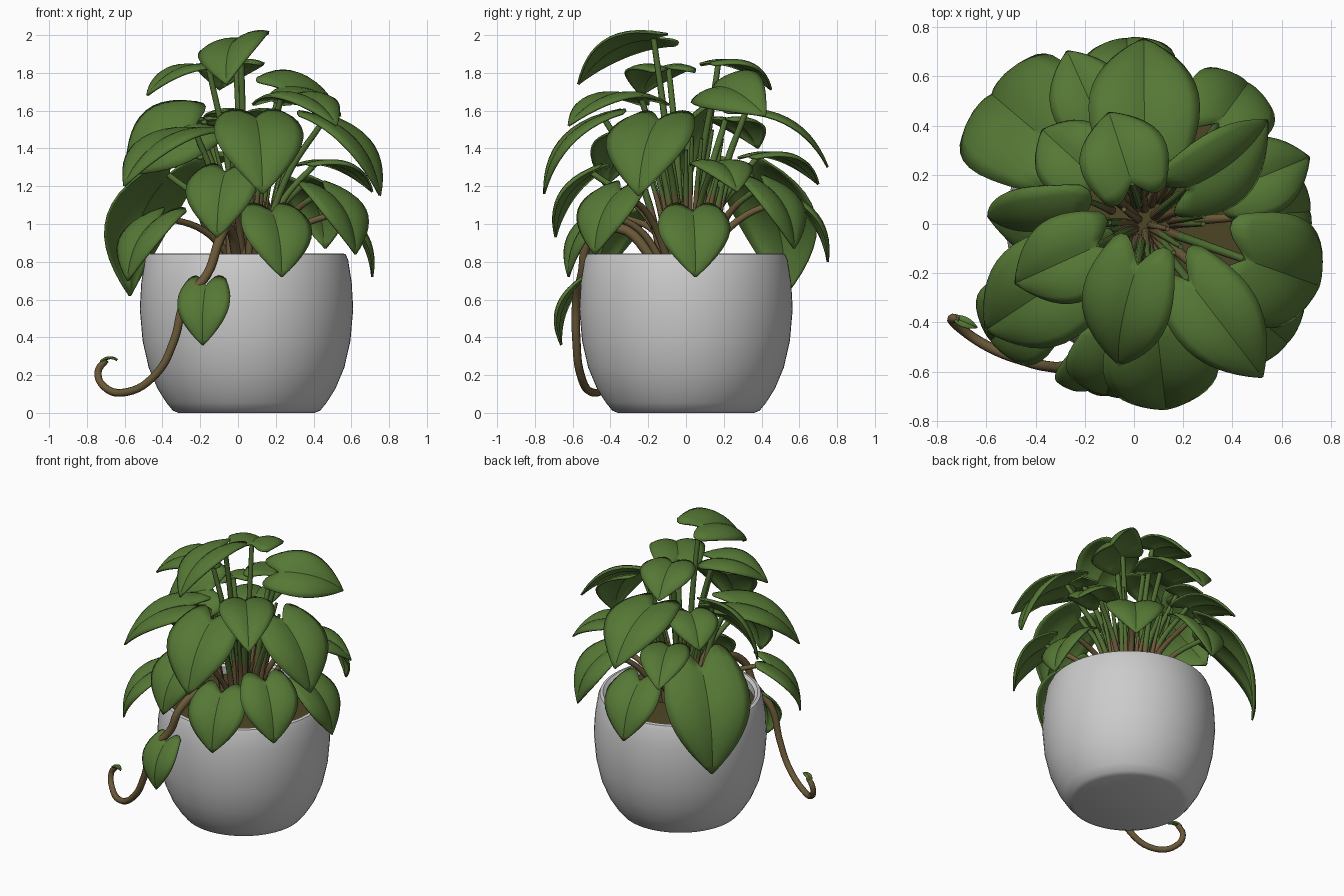
import bpy, bmesh, math, random
from mathutils import Vector, Matrix

cube = bpy.data.objects.get("Cube")
if cube:
    bpy.data.objects.remove(cube, do_unlink=True)
random.seed(4)
CENTRE = Vector((0.045, 0, 0))
UP = Vector((0, 0, 1))
SOIL_LEVEL = UP * 0.78


def material(name, rgb):
    m = bpy.data.materials.new(name)
    m.use_nodes = True
    m.diffuse_color = (*rgb, 1)
    m.node_tree.nodes["Principled BSDF"].inputs["Base Color"].default_value = (*rgb, 1)
    return m


WHITE = material("pot_white", (0.6, 0.6, 0.6))
GREEN = material("leaf_green", (0.092, 0.188, 0.036))
STALK = material("stem_green", (0.08, 0.155, 0.032))
BROWN = material("stem_brown", (0.145, 0.1, 0.04))
SOIL = material("soil_brown", (0.075, 0.06, 0.02))


def smooth(ob, degrees):
    bpy.ops.object.select_all(action='DESELECT')
    ob.select_set(True)
    bpy.context.view_layer.objects.active = ob
    bpy.ops.object.shade_smooth_by_angle(angle=math.radians(degrees))


def mesh_object(name, bm, mat, degrees):
    bmesh.ops.recalc_face_normals(bm, faces=bm.faces)
    me = bpy.data.meshes.new(name)
    bm.to_mesh(me)
    bm.free()
    me.materials.append(mat)
    ob = bpy.data.objects.new(name, me)
    bpy.context.collection.objects.link(ob)
    smooth(ob, degrees)
    return ob


def lathe(name, profile, mat):
    bm = bmesh.new()
    vs = [bm.verts.new((r, 0, z)) for r, z in profile]
    es = [bm.edges.new(p) for p in zip(vs, vs[1:])]
    bmesh.ops.spin(bm, geom=vs + es, cent=(0, 0, 0), axis=UP, angle=math.tau, steps=64)
    bmesh.ops.remove_doubles(bm, verts=bm.verts, dist=0.0005)
    mesh_object(name, bm, mat, 45).location = CENTRE


def tube(name, points, radius, taper, split):
    """Round tapering stem, brown below the split height and green above it."""
    cu = bpy.data.curves.new(name, 'CURVE')
    cu.dimensions = '3D'
    cu.bevel_depth = radius
    cu.bevel_resolution = 2
    cu.resolution_u = 6
    cu.use_fill_caps = True
    sp = cu.splines.new('BEZIER')
    sp.bezier_points.add(len(points) - 1)
    for i, (bp, p) in enumerate(zip(sp.bezier_points, points)):
        bp.co = p
        bp.handle_left_type = bp.handle_right_type = 'AUTO'
        bp.radius = 1 + (taper - 1) * i / (len(points) - 1)
    ob = bpy.data.objects.new(name, cu)
    bpy.context.collection.objects.link(ob)
    bpy.ops.object.select_all(action='DESELECT')
    ob.select_set(True)
    bpy.context.view_layer.objects.active = ob
    bpy.ops.object.convert(target='MESH')
    ob = bpy.context.view_layer.objects.active
    ob.data.materials.clear()
    for m in (BROWN, STALK):
        ob.data.materials.append(m)
    for f in ob.data.polygons:
        f.material_index = int(f.center.z > split)
    smooth(ob, 50)


def leaf(name, base, tip, width, roll=0):
    """Heart-shaped blade, folded along the midrib and arched towards its tip."""
    axis = tip - base
    d = axis.normalized()
    side = Matrix.Rotation(math.radians(roll), 3, d) @ d.cross(UP).normalized()
    n = side.cross(d)
    rows, cols = 12, 10
    bm = bmesh.new()
    grid = []
    for i in range(rows + 1):
        u = i / rows
        # Broad shoulders near the stem, narrowing to a point
        half = width / 2 * max(0.015, math.sin(math.pi * (0.2 + 0.8 * u) ** 0.9) ** 0.9)
        row = []
        for j in range(cols + 1):
            s = 2 * j / cols - 1
            a = abs(s)
            along = u - 0.2 * (1 - u) ** 3 * math.sin(math.pi * 0.75 * a)
            lift = axis.length * along * (1 - along) * 0.58 + half * a * (0.48 - a / 2)
            row.append(bm.verts.new(base + axis * along + side * (half * s) + n * lift))
        grid.append(row)
    for r0, r1 in zip(grid, grid[1:]):
        for j in range(cols):
            bm.faces.new((r0[j], r0[j + 1], r1[j + 1], r1[j]))
    mod = mesh_object(name, bm, GREEN, 28).modifiers.new("thickness", 'SOLIDIFY')
    mod.thickness = 0.012
    mod.offset = 0


def leaf_tier(name, reach, drop, width, roll, tips):
    """Leaves spreading from the middle; reach is where each blade starts on its way out."""
    for i, p in enumerate(tips, 1):
        tip = Vector(p)
        out = Vector((tip.x, tip.y, 0)) - CENTRE
        base = CENTRE + out * reach + UP * (tip.z + drop)
        leaf(f"{name}_leaf_{i}", base, tip, width, roll)
        # Stem rising from the soil and bending out to the leaf
        start = CENTRE + SOIL_LEVEL + out.normalized() * random.uniform(0.04, 0.14)
        mid = start.lerp(base, 0.55) - out * reach * 0.1 + UP * 0.04
        tube(f"{name}_stem_{i}", [start, mid, base], 0.021, 0.75, 1.12)


# Pot and soil
lathe("pot", [(0, 0), (0.36, 0), (0.39, 0.012), (0.425, 0.055), (0.472, 0.13), (0.518, 0.24),
              (0.55, 0.38), (0.565, 0.55), (0.557, 0.69), (0.538, 0.81), (0.525, 0.84),
              (0.505, 0.845), (0.485, 0.83), (0.48, 0.72), (0, 0.72)], WHITE)
lathe("soil", [(0, 0.8), (0.25, 0.795), (0.484, 0.78)], SOIL)

# Foliage, from the crown down to the rim
leaf_tier("crown_front", 0.3, 0.24, 0.38, 16, [(-0.06, -0.57, 1.74)])
leaf_tier("crown_back", 0.36, 0.15, 0.36, 34, [(0.54, 0.42, 1.57)])
leaf_tier("crown", 0.38, 0.14, 0.36, 0,
          [(-0.1, 0.45, 1.71), (0.52, -0.62, 1.52), (-0.48, -0.24, 1.68)])
leaf_tier("upright", 0.42, 0.27, 0.48, -48, [(-0.59, 0.03, 1.26)])
leaf_tier("arching", 0.42, 0.29, 0.45, 0, [(0.04, 0.75, 1.3), (-0.6, -0.43, 1.2)])
leaf_tier("broad", 0.58, 0.4, 0.47, 0, [(0.13, -0.75, 1.16), (0.75, -0.25, 1.15)])
leaf_tier("small", 0.55, 0.15, 0.32, 0,
          [(-0.37, 0.38, 1.4), (-0.27, 0.7, 1.21), (0.71, 0.27, 1.17)])
leaf_tier("large", 0.67, 0.64, 0.57, 0, [(-0.57, 0.52, 0.62)])
leaf_tier("low", 0.72, 0.34, 0.38, 0,
          [(-0.11, -0.69, 0.93), (0.62, -0.48, 0.84), (0.71, 0.05, 0.72), (0.46, 0.57, 0.87),
           (0.23, -0.62, 0.72), (-0.58, -0.47, 0.7), (-0.03, 0.75, 0.8)])

# Dense clump of short stalks in the middle
for i in range(26):
    out = Matrix.Rotation(i * 2.4, 3, 'Z') @ Vector((1, 0, 0))
    start = CENTRE + SOIL_LEVEL + out * random.uniform(0.02, 0.17)
    rise = random.uniform(0.32, 0.72)
    end = start + UP * rise + out * rise / 5
    mid = start.lerp(end, 0.5) - out * 0.02
    tube(f"stalk_{i + 1}", [start, mid, end], 0.02, 0.5, 1.15)

# Trailing vine with its own leaf and a curled green end
tube("trailing_vine", [(0, -0.15, 0.79), (-0.05, -0.36, 0.98), (-0.1, -0.51, 0.91),
                       (-0.16, -0.55, 0.74), (-0.28, -0.58, 0.59), (-0.34, -0.58, 0.38),
                       (-0.43, -0.56, 0.21), (-0.59, -0.5, 0.11), (-0.71, -0.42, 0.14),
                       (-0.74, -0.385, 0.22), (-0.7, -0.39, 0.28)], 0.028, 0.65, 2)
leaf("vine_leaf", Vector((-0.17, -0.58, 0.67)), Vector((-0.185, -0.66, 0.36)), 0.28)
leaf("vine_tip_leaf", Vector((-0.71, -0.39, 0.28)), Vector((-0.64, -0.42, 0.28)), 0.04)
